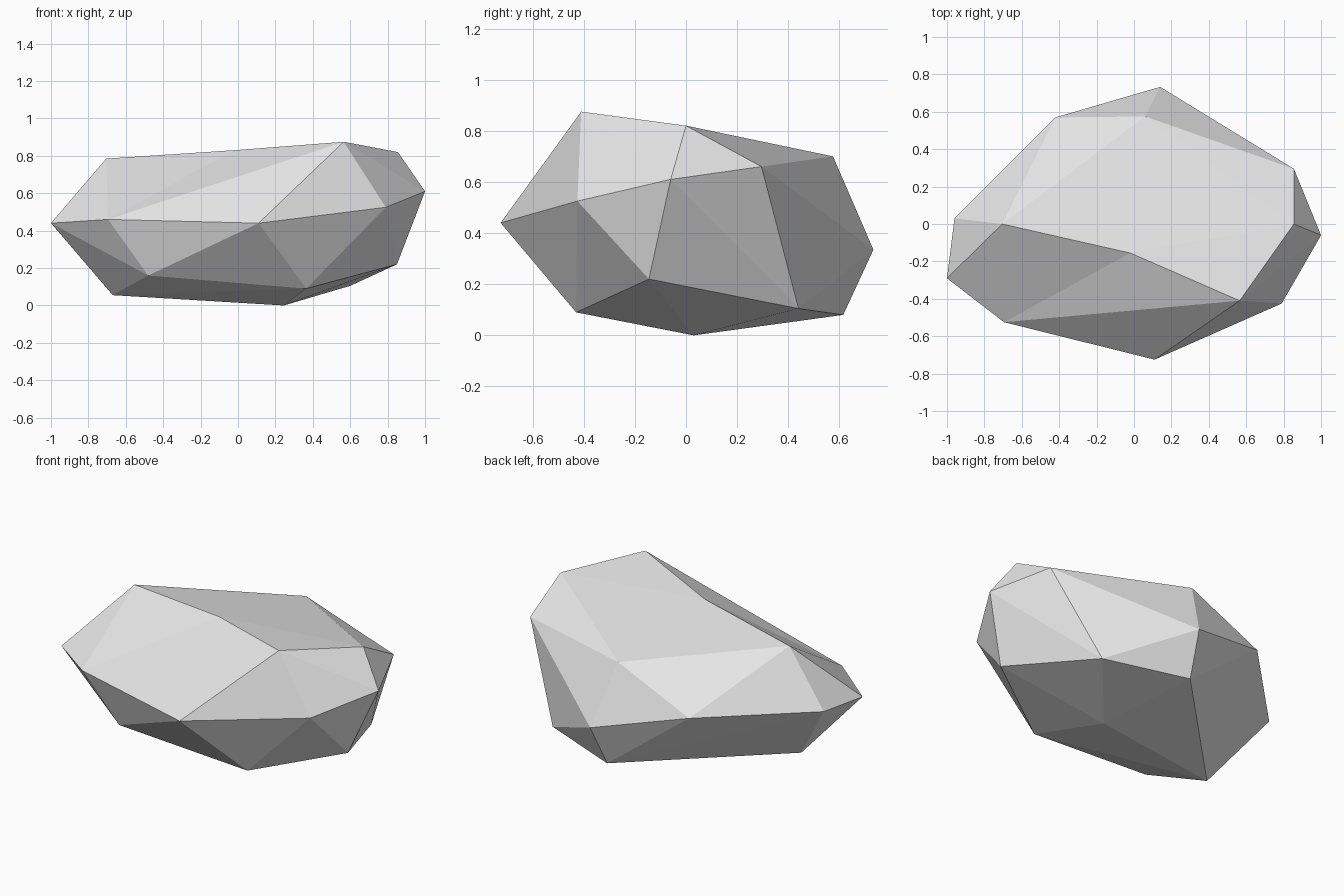
import bpy
import bmesh
from mathutils import Vector

# Remove only the default cube
default_cube = bpy.data.objects.get("Cube")
if default_cube:
    bpy.data.objects.remove(default_cube, do_unlink=True)

# Corner points of the boulder, grouped by the part of the stone they shape
crown = {
    "crown_right": (-.705, 0, .785),
    "crown_middle": (-.02, -.155, .83),
    "crown_front": (.565, -.41, .875),
    "crown_left": (.855, 0, .82),
    "crown_back": (.06, .575, .7),
    "shoulder": (.855, .295, .66),
}
waist = {
    "waist_right": (-1, -.29, .44),
    "waist_front_right": (-.695, -.525, .46),
    "waist_front": (.11, -.725, .44),
    "waist_front_left": (.79, -.425, .525),
    "waist_left": (1, -.06, .61),
    "waist_back": (.14, .733, .335),
    "waist_back_right": (-.42, .57, .48),
    "waist_side_right": (-.96, .03, .46),
}
underside = {
    "foot_front_right": (-.48, -.47, .16),
    "foot_front": (.365, -.43, .09),
    "foot_left": (.85, -.145, .22),
    "foot_back_left": (.6, .44, .105),
    "foot_back": (.106, .615, .08),
    "foot_right": (-.67, -.165, .055),
    "foot_bottom": (.245, .03, 0),
}


def edge_between(first, second):
    """Return the edge joining two corners, if there is one."""
    for edge in first.link_edges:
        if edge.other_vert(first) == second:
            return edge
    return None


def make_material(name, color):
    material = bpy.data.materials.new(name)
    material.use_nodes = True
    material.diffuse_color = color
    shader = next(node for node in material.node_tree.nodes
                  if node.type == 'BSDF_PRINCIPLED')
    shader.inputs["Base Color"].default_value = color
    shader.inputs["Roughness"].default_value = .9
    return material


# Wrap the corners in a faceted skin
bm = bmesh.new()
corners = {}
for group in (crown, waist, underside):
    for name, position in group.items():
        corners[name] = bm.verts.new(Vector(position))
bmesh.ops.convex_hull(bm, input=list(bm.verts))

# Pull the front ridge of the crown in so it dips at its middle corner
ridge = edge_between(corners["crown_right"], corners["crown_front"])
if ridge and len(ridge.link_faces) == 2:
    bmesh.utils.edge_rotate(ridge, True)

bmesh.ops.recalc_face_normals(bm, faces=list(bm.faces))
for face in bm.faces:
    face.smooth = False

# Boulder object with flat grey facets
mesh = bpy.data.meshes.new("boulder")
bm.to_mesh(mesh)
bm.free()
mesh.materials.append(make_material("stone grey", (.8, .8, .8, 1)))
boulder = bpy.data.objects.new("boulder", mesh)
bpy.context.scene.collection.objects.link(boulder)
